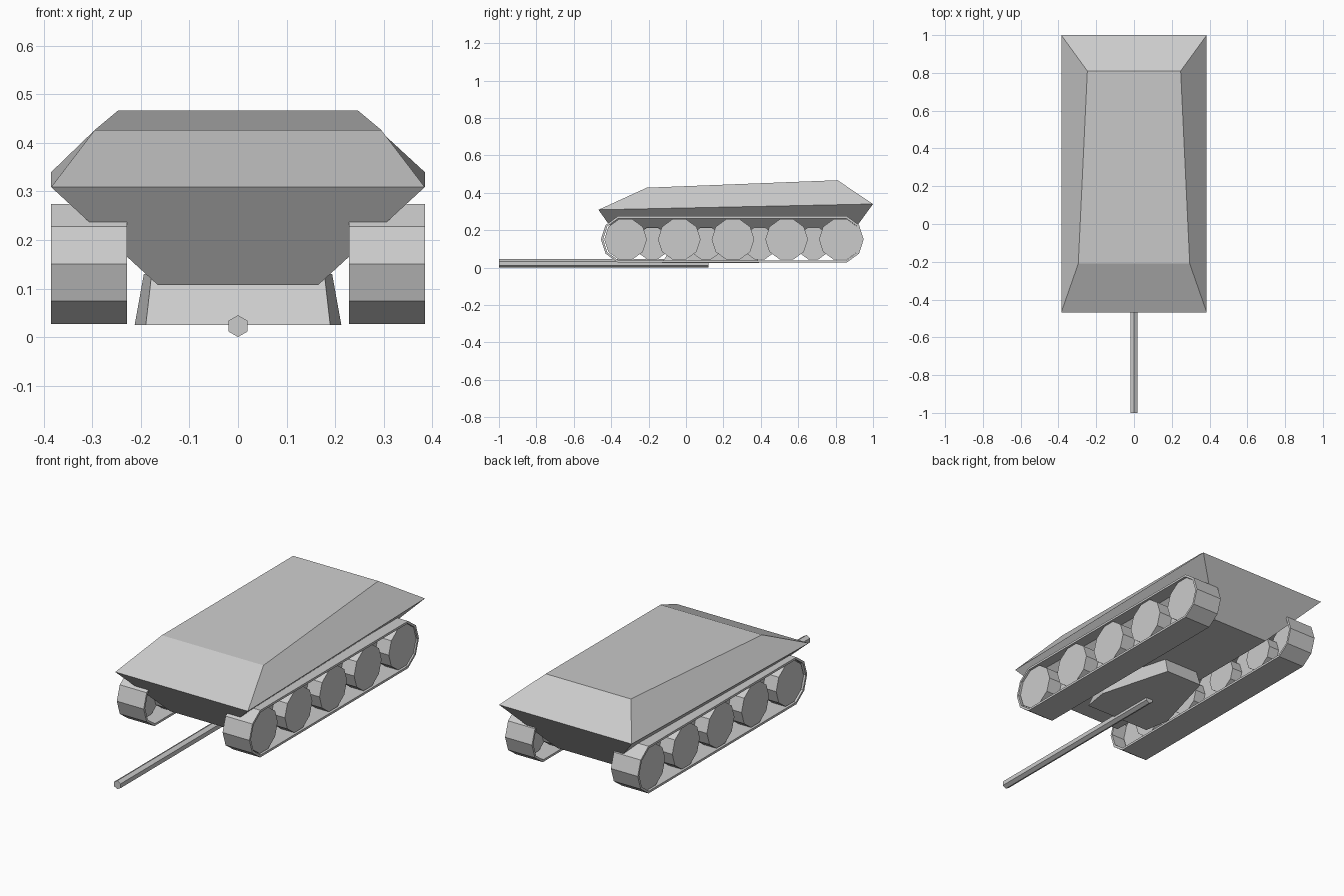
import bpy
import math

if "Cube" in bpy.data.objects:
    bpy.data.objects.remove(bpy.data.objects["Cube"])

paint = bpy.data.materials.new("plain grey")
paint.diffuse_color = (0.6, 0.6, 0.6, 1)
paint.use_nodes = True
paint.node_tree.nodes["Principled BSDF"].inputs["Base Color"].default_value = paint.diffuse_color


def make(name, verts, faces):
    mesh = bpy.data.meshes.new(name)
    mesh.from_pydata(verts, [], faces)
    mesh.materials.append(paint)
    obj = bpy.data.objects.new(name, mesh)
    bpy.context.collection.objects.link(obj)
    return obj


def loft(name, rings, closed=False):
    """Skin a list of equal rings; closed joins last ring to first instead of capping."""
    n, m = len(rings[0]), len(rings)
    verts = [p for r in rings for p in r]
    faces = []
    for k in range(m if closed else m - 1):
        a, b = k * n, ((k + 1) % m) * n
        faces += [(a + i, a + (i + 1) % n, b + (i + 1) % n, b + i) for i in range(n)]
    if not closed:
        faces += [tuple(reversed(range(n))), tuple((m - 1) * n + i for i in range(n))]
    return make(name, verts, faces)


def plate(front, rear):
    """Four corners from (half width, y, z) at the front and at the rear."""
    (a, y0, z0), (b, y1, z1) = front, rear
    return [(-a, y0, z0), (a, y0, z0), (b, y1, z1), (-b, y1, z1)]


# Hull: floor, wide rim, sloped roof
loft("hull", [plate((0.165, -0.325, 0.107), (0.165, 0.83, 0.107)),
              plate((0.385, -0.468, 0.309), (0.385, 1.0, 0.34)),
              plate((0.295, -0.21, 0.427), (0.247, 0.81, 0.467))])


# Turret under the hull, widening downward
def turret_ring(z, half):
    return [(x, y, z) for x, y in half] + [(-x, y, z) for x, y in reversed(half)]


loft("turret", [turret_ring(0.025, [(0.19, -0.13), (0.213, 0.01), (0.107, 0.39)]),
                turret_ring(0.13, [(0.178, -0.06), (0.194, 0.02), (0.10, 0.36)])])


# Gun barrel
def hexagon(y):
    return [(0.0225 * math.sin(i * math.pi / 3), y,
             0.0225 + 0.0225 * math.cos(i * math.pi / 3)) for i in range(6)]


loft("gun_barrel", [hexagon(-1.0), hexagon(0.12)])


# Tracks and wheels
def decagon(x, y, z, r, steps=range(10)):
    return [(x, y + r * math.cos(i * math.pi / 5), z + r * math.sin(i * math.pi / 5))
            for i in steps]


def track_ring(x, r):
    return (decagon(x, 0.82, 0.151, r, range(-2, 3)) +
            decagon(x, -0.325, 0.151, r, range(3, 8)))


for side, label in ((1, "right"), (-1, "left")):
    a, b = 0.229 * side, 0.385 * side
    loft(label + "_track", [track_ring(a, 0.13), track_ring(b, 0.13),
                            track_ring(b, 0.118), track_ring(a, 0.118)], closed=True)
    for i in range(5):
        y = -0.323 + i * 0.287
        loft(f"{label}_outer_wheel", [decagon(x * side, y, 0.151, 0.114) for x in (0.30, 0.377)])
        if i < 4:
            loft(f"{label}_inner_wheel",
                 [decagon(x * side, y + 0.143, 0.13, 0.09) for x in (0.24, 0.30)])

# Consistent outward normals
import bmesh
for obj in bpy.data.objects:
    bm = bmesh.new()
    bm.from_mesh(obj.data)
    bmesh.ops.recalc_face_normals(bm, faces=bm.faces)
    bm.to_mesh(obj.data)
    bm.free()
